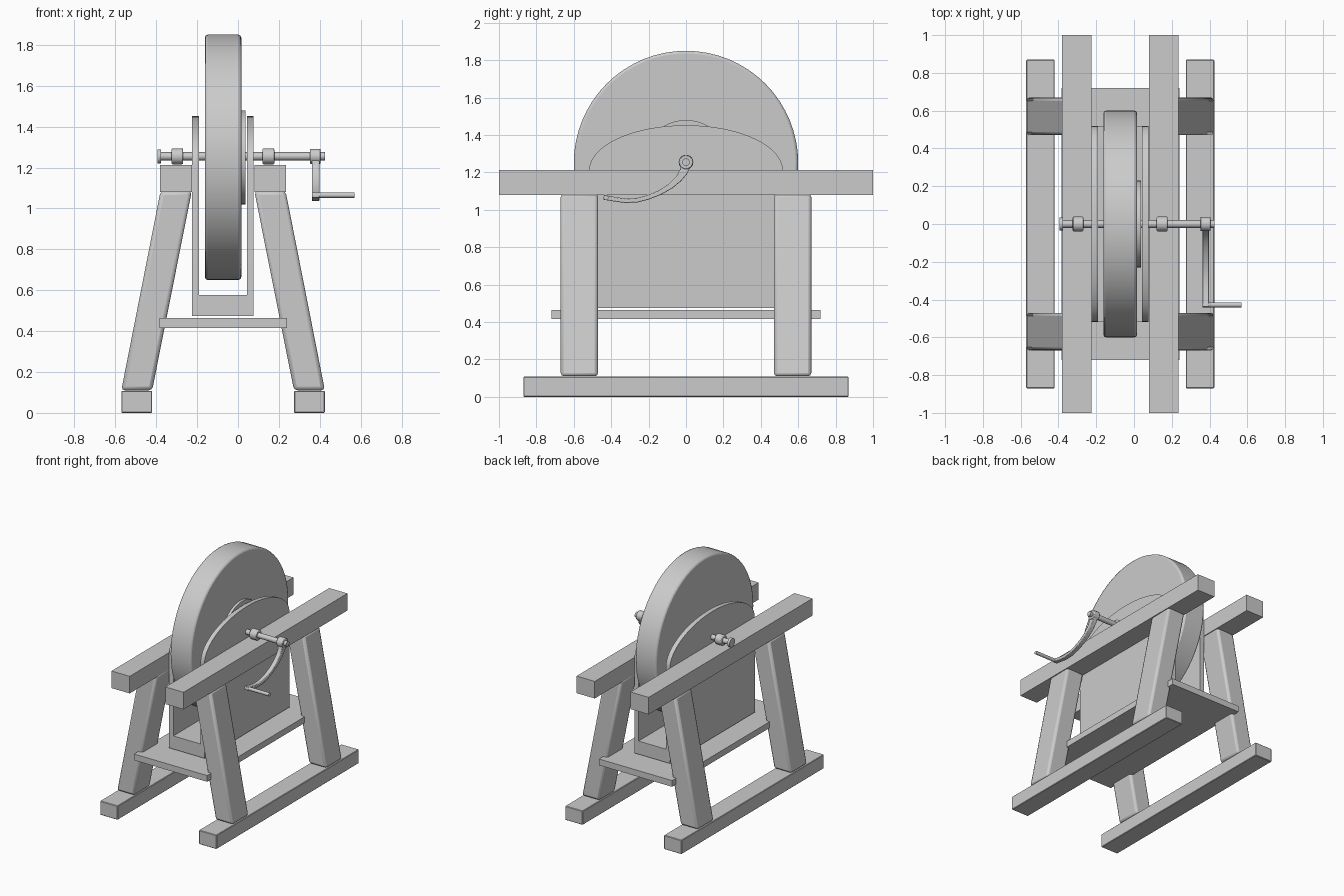
import bpy, bmesh, math
from mathutils import Matrix

if "Cube" in bpy.data.objects:
    bpy.data.objects.remove(bpy.data.objects["Cube"])

AXLE_Z = 1.255
MID_X = -0.073  # centre plane of the wooden frame


def finish(name, bm, bevel=0.0, smooth=False, segments=2):
    bmesh.ops.recalc_face_normals(bm, faces=bm.faces[:])
    me = bpy.data.meshes.new(name)
    bm.to_mesh(me)
    bm.free()
    ob = bpy.data.objects.new(name, me)
    bpy.context.collection.objects.link(ob)
    if bevel:
        mod = ob.modifiers.new("bevel", 'BEVEL')
        mod.width = bevel
        mod.segments = segments
        mod.limit_method = 'ANGLE'
        mod.angle_limit = math.radians(40)
    if smooth:
        bpy.ops.object.select_all(action='DESELECT')
        ob.select_set(True)
        bpy.context.view_layer.objects.active = ob
        bpy.ops.object.shade_smooth_by_angle(angle=math.radians(35))
    return ob


def prism(name, profile, axis, a, b, **kw):
    """Extrude a profile along x (points y,z) or along y (points x,z)."""
    bm = bmesh.new()
    place = (lambda p, t: (t, p[0], p[1])) if axis == 'x' else (lambda p, t: (p[0], t, p[1]))
    lo = [bm.verts.new(place(p, a)) for p in profile]
    hi = [bm.verts.new(place(p, b)) for p in profile]
    bm.faces.new(lo)
    bm.faces.new(hi[::-1])
    n = len(profile)
    for i in range(n):
        j = (i + 1) % n
        bm.faces.new((lo[i], lo[j], hi[j], hi[i]))
    return finish(name, bm, **kw)


def box(name, x0, x1, y0, y1, z0, z1, **kw):
    return prism(name, [(x0, z0), (x1, z0), (x1, z1), (x0, z1)], 'y', y0, y1, **kw)


def rod(name, x0, x1, r, y=0.0, z=AXLE_Z, sides=32, **kw):
    """Cylinder lying along x."""
    bm = bmesh.new()
    m = Matrix.Translation(((x0 + x1) / 2, y, z)) @ Matrix.Rotation(math.pi / 2, 4, 'Y')
    bmesh.ops.create_cone(bm, cap_ends=True, segments=sides, radius1=r, radius2=r,
                          depth=x1 - x0, matrix=m)
    return finish(name, bm, smooth=True, **kw)


# Wooden frame: feet, top rails and splayed legs on both sides
for side, s in (("left", -1), ("right", 1)):
    def sx(d):
        return MID_X + s * d

    def span(d0, d1):
        return sorted((sx(d0), sx(d1)))

    box(side + "_foot", *span(0.347, 0.498), -0.87, 0.87, 0, 0.108, bevel=0.004, segments=1)
    box(side + "_rail", *span(0.153, 0.308), -1, 1, 1.08, 1.212)
    for end, yc in (("front", -0.57), ("back", 0.57)):
        prism(f"{end}_{side}_leg",
              [(sx(0.347), 0.11), (sx(0.498), 0.11), (sx(0.306), 1.085), (sx(0.153), 1.085)],
              'y', yc - 0.1, yc + 0.1, bevel=0.018, smooth=True)

# Shelf under the trough
box("shelf", -0.385, 0.24, -0.72, 0.72, 0.415, 0.463)

# Trough: floor and two arched side boards, open at the ends
box("trough_floor", -0.19, 0.043, -0.518, 0.518, 0.475, 0.577)
arch = [(-0.518, 0.475), (0.518, 0.475)]
arch += [(0.518 * math.cos(math.pi * i / 32), 1.21 + 0.242 * math.sin(math.pi * i / 32))
         for i in range(33)]
prism("left_trough_board", arch, 'x', -0.225, -0.19, smooth=True)
prism("right_trough_board", arch, 'x', 0.043, 0.077, smooth=True)

# Grinding wheel and its flange
rod("grinding_wheel", -0.162, 0.016, 0.6, z=1.25, sides=64, bevel=0.014)
rod("wheel_flange", 0.01, 0.036, 0.23, z=1.25, sides=48)

# Axle with end caps and bearings
rod("axle", -0.385, 0.42, 0.02)
rod("axle_left_cap", -0.395, -0.376, 0.034)
rod("axle_right_cap", 0.40, 0.425, 0.02)
rod("left_bearing", -0.325, -0.268, 0.039, bevel=0.006)
rod("right_bearing", 0.12, 0.178, 0.039, bevel=0.006)

# Crank: hub, curved tapering arm and handle
rod("crank_hub", 0.352, 0.404, 0.037, bevel=0.004)
path = [(0.0, 1.25, 0.028), (-0.012, 1.205, 0.023), (-0.04, 1.165, 0.018), (-0.085, 1.125, 0.015),
        (-0.14, 1.092, 0.013), (-0.2, 1.067, 0.012), (-0.26, 1.052, 0.012),
        (-0.32, 1.048, 0.012), (-0.38, 1.056, 0.012), (-0.44, 1.067, 0.013)]
upper, lower = [], []
for i, (y, z, w) in enumerate(path):
    p, q = path[max(i - 1, 0)], path[min(i + 1, len(path) - 1)]
    dy, dz = q[0] - p[0], q[1] - p[1]
    n = math.hypot(dy, dz)
    upper.append((y - dz / n * w, z + dy / n * w))
    lower.append((y + dz / n * w, z - dy / n * w))
prism("crank_arm", upper + lower[::-1], 'x', 0.362, 0.398, smooth=True, bevel=0.004)
rod("crank_handle", 0.362, 0.57, 0.013, y=-0.428, z=1.065, sides=24)
